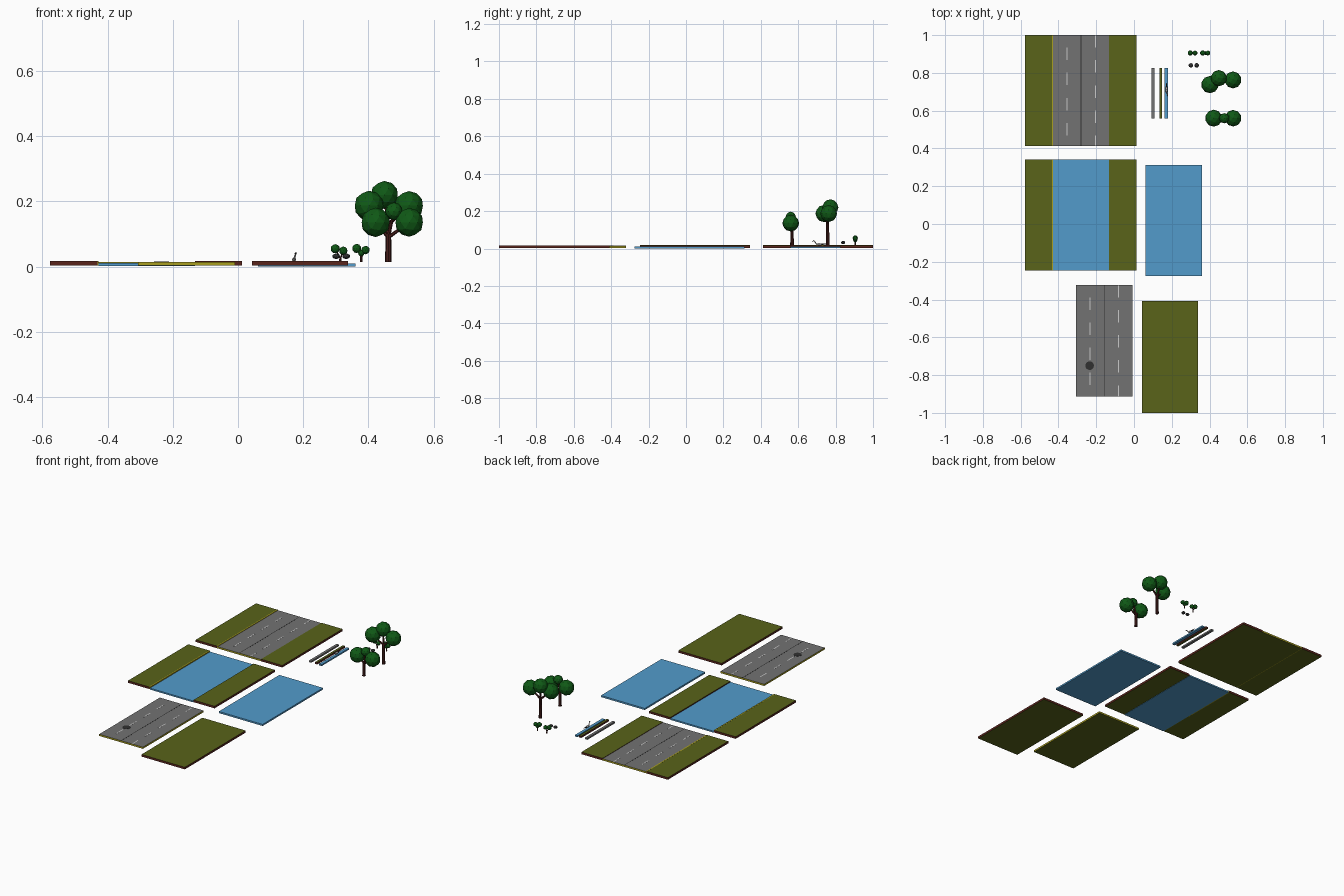
import bpy, bmesh
from mathutils import Vector

if "Cube" in bpy.data.objects:
    bpy.data.objects.remove(bpy.data.objects["Cube"])


def material(name, rgb):
    m = bpy.data.materials.new(name)
    m.diffuse_color = (*rgb, 1)
    m.use_nodes = True
    m.node_tree.nodes["Principled BSDF"].inputs["Base Color"].default_value = m.diffuse_color
    return m


GRASS = material("grass", (0.1, 0.125, 0.01))
EARTH = material("earth", (0.1, 0.018, 0.012))
ASPHALT = material("asphalt", (0.17, 0.17, 0.17))
KERB = material("kerb", (0.4, 0.35, 0.015))
WATER = material("water", (0.085, 0.33, 0.6))
PAINT = material("paint", (0.6, 0.6, 0.6))
DARK = material("dark", (0.03, 0.03, 0.03))
LEAF = material("leaf", (0.005, 0.1, 0.008))
BARK = material("bark", (0.06, 0.012, 0.01))
FEATHER = material("feather", (0.5, 0.5, 0.5))


def finish(name, bm, mats):
    me = bpy.data.meshes.new(name)
    bm.to_mesh(me)
    bm.free()
    for m in mats:
        me.materials.append(m)
    ob = bpy.data.objects.new(name, me)
    bpy.context.collection.objects.link(ob)
    return ob


def slab(name, x0, x1, y0, y1, z0, z1, top, side=None, bottom=None):
    bm = bmesh.new()
    bmesh.ops.create_cube(bm, size=1)
    for v in bm.verts:
        v.co = Vector(((x0 + x1) / 2 + v.co.x * (x1 - x0),
                       (y0 + y1) / 2 + v.co.y * (y1 - y0),
                       (z0 + z1) / 2 + v.co.z * (z1 - z0)))
    bm.normal_update()
    for f in bm.faces:
        f.material_index = 0 if f.normal.z > 0.5 else 2 if f.normal.z < -0.5 else 1
    return finish(name, bm, [top, side or top, bottom or top])


def ball(name, pos, r, mat, scale=(1, 1, 1), sub=2):
    bm = bmesh.new()
    bmesh.ops.create_icosphere(bm, subdivisions=sub, radius=r)
    bmesh.ops.scale(bm, vec=scale, verts=bm.verts)
    bmesh.ops.translate(bm, vec=pos, verts=bm.verts)
    return finish(name, bm, [mat])


def limb(name, a, b, r0, r1, mat, sides=8):
    a, b = Vector(a), Vector(b)
    bm = bmesh.new()
    bmesh.ops.create_cone(bm, cap_ends=True, segments=sides, radius1=r0, radius2=r1, depth=(b - a).length)
    bmesh.ops.rotate(bm, cent=(0, 0, 0), verts=bm.verts,
                     matrix=(b - a).to_track_quat('Z', 'Y').to_matrix())
    bmesh.ops.translate(bm, vec=(a + b) / 2, verts=bm.verts)
    return finish(name, bm, [mat])


def grass(name, x0, x1, y0, y1):
    slab(name, x0, x1, y0, y1, 0.004, 0.017, GRASS, EARTH)


def road(x0, x1, y0, y1):
    top, mid = 0.0145, (x0 + x1) / 2
    slab("road", x0, x1, y0, y1, 0.004, top, ASPHALT, KERB, GRASS)
    slab("road_seam", mid - 0.002, mid + 0.002, y0, y1, top - 0.001, top + 0.0004, DARK)
    # staggered lane dashes
    for x, start in ((mid - 0.0755, 0.066), (mid + 0.0755, 0.0)):
        y = y1 - start
        while y > y0 + 0.03:
            slab("lane_dash", x - 0.003, x + 0.003, max(y - 0.066, y0), y,
                 top - 0.001, top + 0.0005, PAINT)
            y -= 0.133


# banked tiles: grass on both sides of a road and of a river
for y0, y1 in ((0.413, 1.0), (-0.245, 0.341)):
    grass("left_bank", -0.577, -0.431, y0, y1)
    grass("right_bank", -0.132, 0.012, y0, y1)
    slab("bank_edge", -0.435, -0.428, y0, y1, 0.004, 0.0174, KERB)
road(-0.428, -0.132, 0.413, 1.0)
slab("river", -0.428, -0.132, -0.245, 0.341, 0.002, 0.011, WATER)

# plain tiles
slab("water_tile", 0.062, 0.360, -0.275, 0.313, 0, 0.010, WATER)
grass("grass_tile", 0.043, 0.338, -1.0, -0.408)
road(-0.307, -0.009, -0.912, -0.322)

# manhole cover
limb("manhole_cover", (-0.235, -0.75, 0.013), (-0.235, -0.75, 0.0155), 0.023, 0.023, DARK, 16)

# narrow filler strips
slab("road_strip", 0.093, 0.109, 0.558, 0.826, 0.004, 0.014, ASPHALT)
slab("grass_strip", 0.135, 0.149, 0.558, 0.826, 0.004, 0.016, GRASS, EARTH)
slab("water_strip", 0.161, 0.179, 0.558, 0.826, 0.002, 0.011, WATER)

# small bird standing on the water strip
ball("bird_body", (0.172, 0.712, 0.022), 0.008, FEATHER, (0.8, 2.0, 0.8))
limb("bird_tail", (0.172, 0.725, 0.022), (0.172, 0.748, 0.025), 0.005, 0.001, DARK, 6)
limb("bird_neck", (0.172, 0.698, 0.024), (0.177, 0.686, 0.040), 0.003, 0.002, FEATHER, 6)
ball("bird_head", (0.177, 0.684, 0.041), 0.004, FEATHER, sub=1)
limb("bird_beak", (0.177, 0.682, 0.041), (0.177, 0.674, 0.039), 0.002, 0.0005, DARK, 6)


def plant(name, base, fork_z, r, crowns):
    base = Vector(base)
    fork = Vector((base.x, base.y, fork_z))
    limb(name + "_trunk", base, fork, r, r * 0.8, BARK)
    for x, y, z, cr in crowns:
        limb(name + "_branch", fork - Vector((0, 0, r)), (x, y, z), r * 0.6, r * 0.4, BARK, 6)
        ball(name + "_crown", (x, y, z), cr, LEAF)


# trees
plant("short_tree", (0.461, 0.567, 0.015), 0.10, 0.010,
      [(0.422, 0.56, 0.136, 0.045), (0.525, 0.56, 0.136, 0.044), (0.478, 0.56, 0.170, 0.027)])
plant("tall_tree", (0.461, 0.757, 0.015), 0.14, 0.010,
      [(0.402, 0.738, 0.187, 0.046), (0.449, 0.772, 0.220, 0.043), (0.524, 0.763, 0.187, 0.045)])

# bushes
plant("left_bush", (0.314, 0.905, 0.015), 0.030, 0.004,
      [(0.298, 0.905, 0.055, 0.014), (0.323, 0.905, 0.049, 0.013)])
plant("right_bush", (0.378, 0.905, 0.015), 0.032, 0.004,
      [(0.364, 0.905, 0.056, 0.014), (0.391, 0.905, 0.051, 0.013), (0.378, 0.905, 0.042, 0.010)])

# stones
for x in (0.301, 0.332):
    ball("stone", (x, 0.84, 0.032), 0.012, DARK, (1, 1, 0.7))
